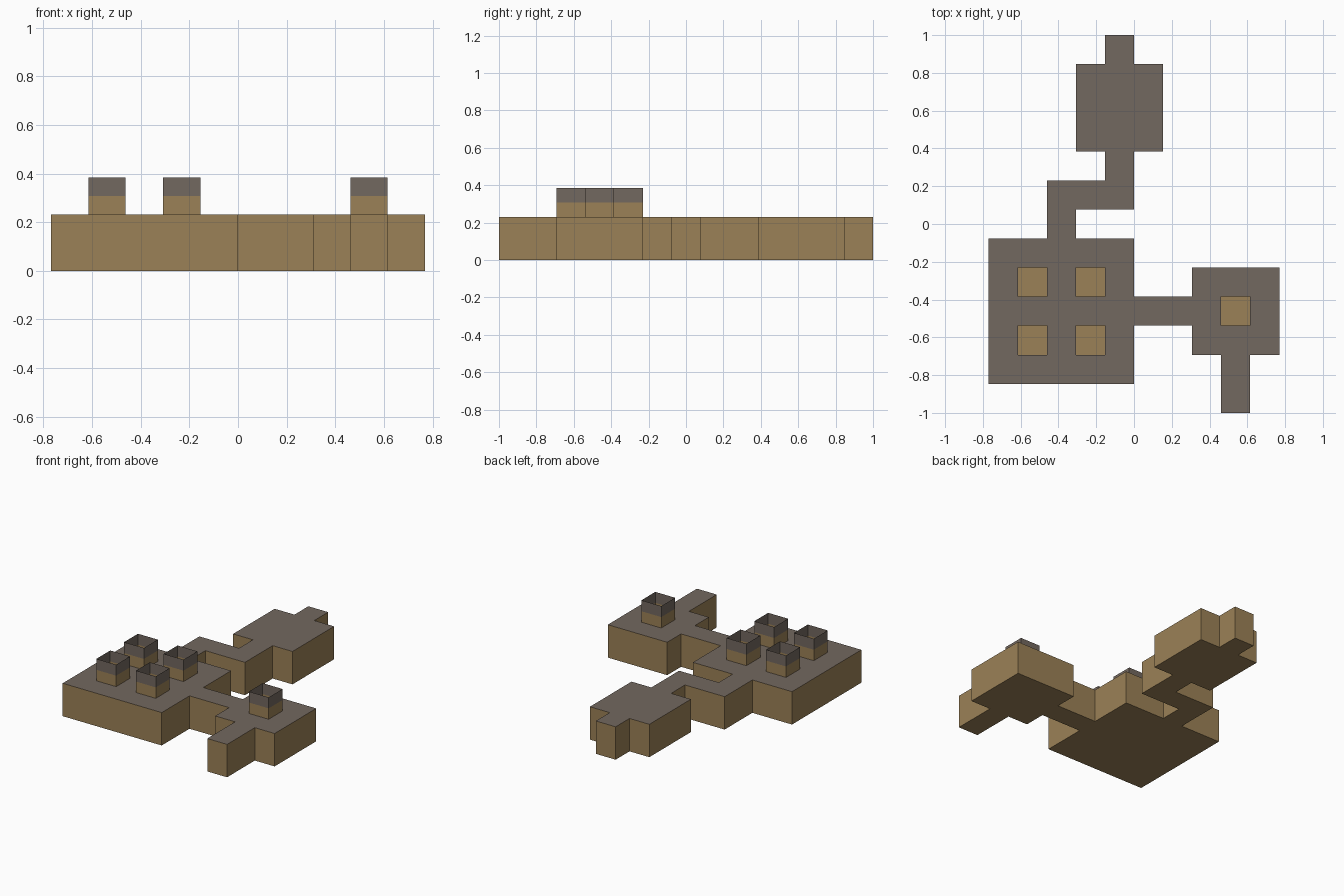
import bpy, bmesh

if "Cube" in bpy.data.objects:
    bpy.data.objects.remove(bpy.data.objects["Cube"])

U = 2 / 13                      # grid cell size
H, SPLIT, TOP = 1.5 * U, 2 * U, 2.5 * U


def material(name, rgb):
    m = bpy.data.materials.new(name)
    m.diffuse_color = (*rgb, 1)
    m.use_nodes = True
    m.node_tree.nodes["Principled BSDF"].inputs["Base Color"].default_value = m.diffuse_color
    return m


TAN = material("tan stone", (0.33, 0.22, 0.095))
GREY = material("warm grey stone", (0.171, 0.138, 0.115))


def make_object(name, bm):
    bmesh.ops.remove_doubles(bm, verts=bm.verts, dist=1e-5)
    me = bpy.data.meshes.new(name)
    bm.to_mesh(me)
    bm.free()
    me.materials.append(TAN)
    me.materials.append(GREY)
    ob = bpy.data.objects.new(name, me)
    bpy.context.collection.objects.link(ob)
    return ob


def quad(bm, pts, mat):
    f = bm.faces.new([bm.verts.new(p) for p in pts])
    f.material_index = mat


def corners(c):
    # counter-clockwise corners of a cell; rows start at y = -6.5 cells
    x, y = c[0] * U, (c[1] - 6.5) * U
    return [(x, y), (x + U, y), (x + U, y + U), (x, y + U)]


SIDES = [(0, -1), (1, 0), (0, 1), (-1, 0)]


def wall(bm, c, side, z0, z1, mat):
    p = corners(c)
    a, b = p[side], p[(side + 1) % 4]
    quad(bm, [(*a, z0), (*b, z0), (*b, z1), (*a, z1)], mat)


# Rooms and corridors as cell rectangles: x0, x1, row0, row1
AREAS = [
    (-5, 0, 1, 6),      # large room
    (2, 5, 2, 5),       # side room
    (-2, 1, 9, 12),     # far room
    (0, 2, 3, 4),       # passage to side room
    (3, 4, 0, 2),       # front entrance
    (-3, -2, 6, 7),     # bent passage
    (-3, 0, 7, 8),
    (-1, 0, 8, 9),
    (-1, 0, 12, 13),    # back entrance
]
cells = {(x, y) for x0, x1, y0, y1 in AREAS
         for x in range(x0, x1) for y in range(y0, y1)}
shafts = [(-4, 2), (-2, 2), (-4, 4), (-2, 4), (3, 3)]

# Hollow shell: tan floor and walls, grey roof with shaft openings
bm = bmesh.new()
for c in sorted(cells):
    p = corners(c)
    quad(bm, [(*q, 0) for q in reversed(p)], 0)
    if c not in shafts:
        quad(bm, [(*q, H) for q in p], 1)
    for i, (dx, dy) in enumerate(SIDES):
        if (c[0] + dx, c[1] + dy) not in cells:
            wall(bm, c, i, 0, H, 0)
make_object("dungeon_shell", bm)

# Open roof shafts: tan below, grey above
for n, c in enumerate(shafts, 1):
    bm = bmesh.new()
    for i in range(4):
        wall(bm, c, i, H, SPLIT, 0)
        wall(bm, c, i, SPLIT, TOP, 1)
    make_object(f"roof_shaft_{n}", bm)
